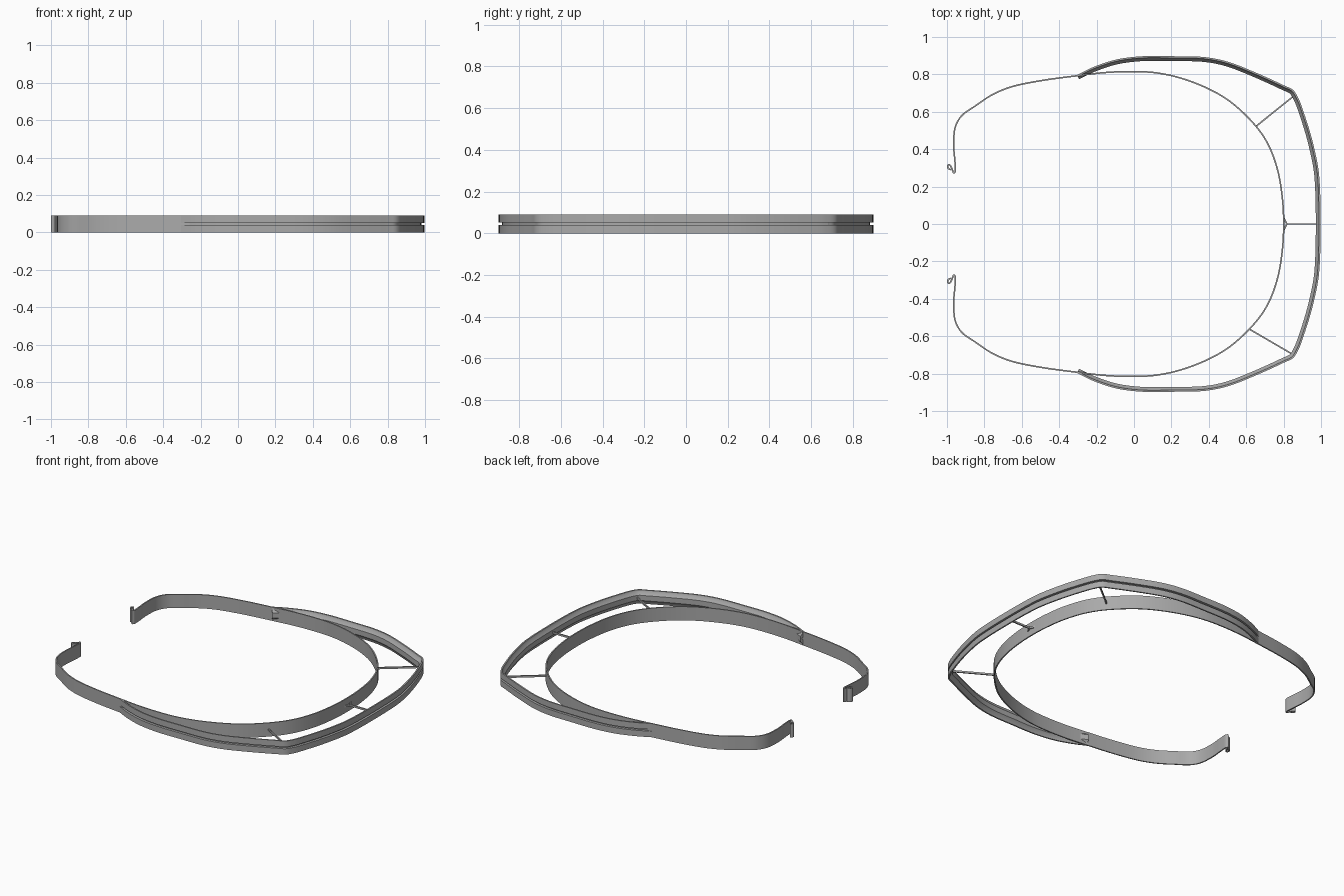
import bpy, bmesh
from mathutils import Vector

if "Cube" in bpy.data.objects:
    bpy.data.objects.remove(bpy.data.objects["Cube"])

HEIGHT = 0.09
grey = bpy.data.materials.new("grey plastic")
grey.use_nodes = True
grey.diffuse_color = (0.4, 0.4, 0.4, 1)
grey.node_tree.nodes["Principled BSDF"].inputs["Base Color"].default_value = (0.4, 0.4, 0.4, 1)


def mirrored(half):
    """Complete a path that ends on the y = 0 plane."""
    return half + [(x, -y) for x, y in reversed(half[:-1])]


def smooth_path(points, steps):
    """Catmull-Rom spline through the points."""
    p = [Vector(q) for q in points]
    p = [2 * p[0] - p[1]] + p + [2 * p[-1] - p[-2]]
    out = []
    for a, b, c, d in zip(p, p[1:], p[2:], p[3:]):
        # centripetal knots keep the curve from overshooting at tight bends
        t1 = (b - a).length ** 0.5
        t2 = t1 + (c - b).length ** 0.5
        t3 = t2 + (d - c).length ** 0.5
        for i in range(steps):
            t = t1 + (t2 - t1) * i / steps
            a1 = a.lerp(b, t / t1)
            a2 = b.lerp(c, (t - t1) / (t2 - t1))
            a3 = c.lerp(d, (t - t2) / (t3 - t2))
            out.append(a1.lerp(a2, t / t2).lerp(a2.lerp(a3, (t - t1) / (t3 - t1)), (t - t1) / (t2 - t1)))
    return out + [p[-2]]


def sweep(name, path, profile):
    """Sweep a closed (inward offset, z) profile along a flat path."""
    bm = bmesh.new()
    rings = []
    for i, p in enumerate(path):
        t = (path[min(i + 1, len(path) - 1)] - path[max(i - 1, 0)]).normalized()
        inward = Vector((t.y, -t.x))
        rings.append([bm.verts.new((*(p + inward * o), z)) for o, z in profile])
    n = len(profile)
    for r, s in zip(rings, rings[1:]):
        for k in range(n):
            bm.faces.new((r[k], r[(k + 1) % n], s[(k + 1) % n], s[k]))
    bm.faces.new(rings[0])
    bm.faces.new(rings[-1][::-1])
    bmesh.ops.recalc_face_normals(bm, faces=bm.faces)
    mesh = bpy.data.meshes.new(name)
    bm.to_mesh(mesh)
    bm.free()
    mesh.materials.append(grey)
    obj = bpy.data.objects.new(name, mesh)
    bpy.context.collection.objects.link(obj)
    bpy.ops.object.select_all(action="DESELECT")
    obj.select_set(True)
    bpy.context.view_layer.objects.active = obj
    bpy.ops.object.shade_smooth_by_angle()
    return obj


def strip(half_width, low, high):
    return [(-half_width, low), (-half_width, high), (half_width, high), (half_width, low)]


# Head band with a curled hook at each open end
band = mirrored([
    (-0.975, 0.29), (-0.99, 0.295), (-0.997, 0.308), (-0.988, 0.318), (-0.975, 0.3),
    (-0.963, 0.273), (-0.956, 0.28), (-0.957, 0.33), (-0.964, 0.42), (-0.955, 0.52),
    (-0.92, 0.58), (-0.85, 0.63), (-0.76, 0.69), (-0.66, 0.732), (-0.5, 0.766),
    (-0.3, 0.793), (-0.15, 0.81), (0, 0.815), (0.12, 0.808), (0.25, 0.78), (0.4, 0.722),
    (0.52, 0.65), (0.65, 0.525), (0.72, 0.42), (0.77, 0.28), (0.795, 0.12), (0.8, 0)])
sweep("head_band", smooth_path(band, 8), strip(0.004, 0, HEIGHT))

# Outer rim: thin lips top and bottom, a slot outside, a thicker spine inside
rim = mirrored([
    (-0.305, 0.797), (-0.22, 0.838), (-0.1, 0.878), (0.03, 0.896), (0.2, 0.897),
    (0.38, 0.892), (0.5, 0.868), (0.65, 0.81), (0.8, 0.742), (0.85, 0.717), (0.88, 0.67),
    (0.91, 0.59), (0.95, 0.46), (0.985, 0.3), (0.994, 0.2), (0.998, 0)])
upper = [(0.016, 0.051), (0, 0.051), (0, HEIGHT), (0.009, HEIGHT), (0.012, 0.078), (0.026, 0.062)]
lower = [(o, HEIGHT - z) for o, z in reversed(upper)]
sweep("outer_rim", smooth_path(rim, 8), upper + lower)

# Thin struts joining the band to the rim, the middle one forked
struts = {
    "left_strut": [(0.652, 0.522), (0.855, 0.685)],
    "right_strut": [(0.615, -0.561), (0.845, -0.695)],
    "middle_strut": [(0.815, 0), (0.98, 0)],
    "fork_left": [(0.8, 0.035), (0.817, 0)],
    "fork_right": [(0.8, -0.035), (0.817, 0)],
}
for name, ends in struts.items():
    sweep(name, [Vector(e) for e in ends], strip(0.004, 0.039, 0.051))
